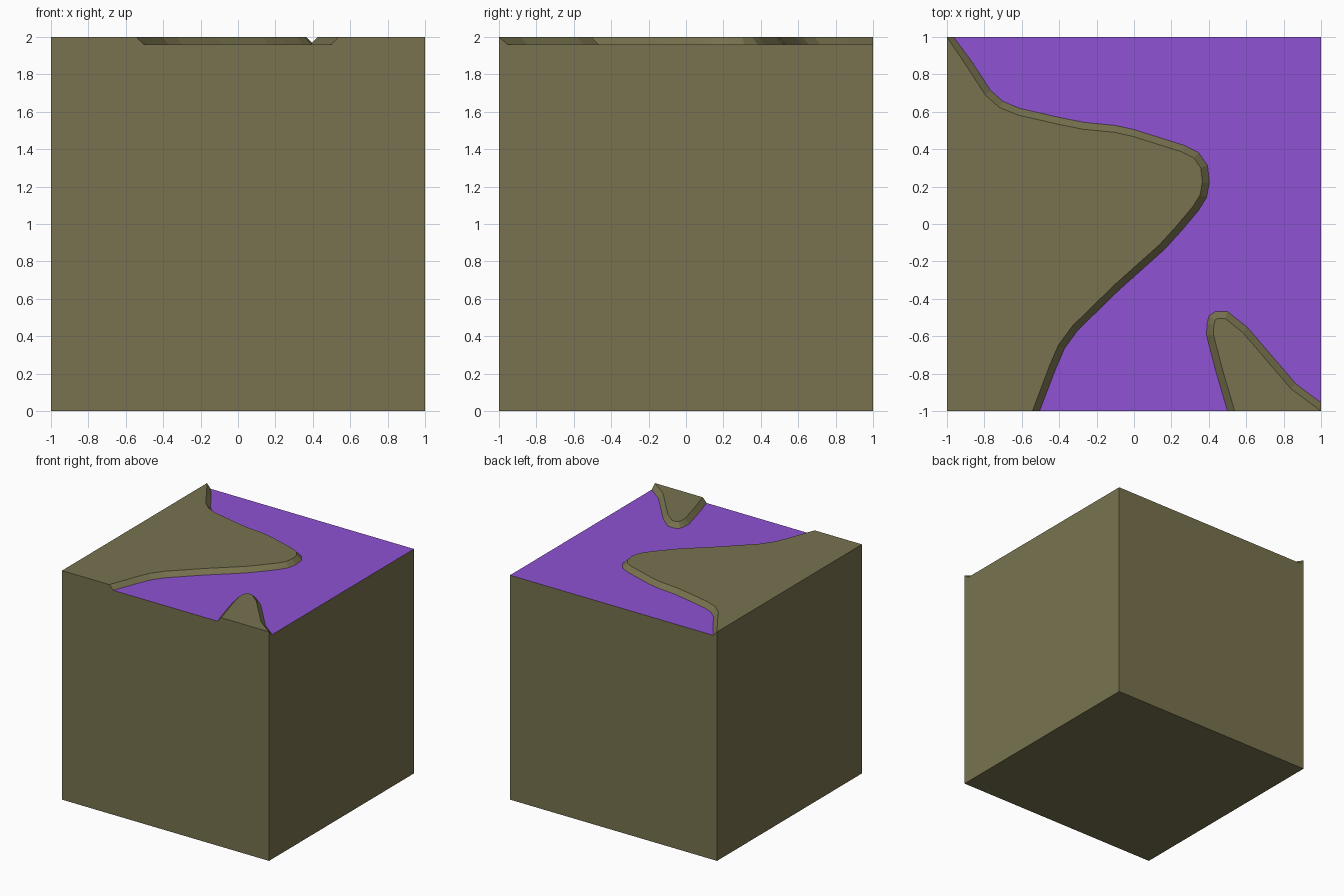
import bpy, bmesh
from mathutils import Vector

if "Cube" in bpy.data.objects:
    bpy.data.objects.remove(bpy.data.objects["Cube"])

WATER_Z, TOP_Z, BANK_W = 1.96, 2.0, 0.037


def material(name, rgb):
    m = bpy.data.materials.new(name)
    m.diffuse_color = (*rgb, 1)
    m.use_nodes = True
    m.node_tree.nodes["Principled BSDF"].inputs["Base Color"].default_value = m.diffuse_color
    return m


def build(name, polygons, mat):
    bm = bmesh.new()
    for poly in polygons:
        bm.faces.new([bm.verts.new(p) for p in poly])
    bmesh.ops.remove_doubles(bm, verts=bm.verts, dist=1e-5)
    me = bpy.data.meshes.new(name)
    bm.to_mesh(me)
    bm.free()
    me.materials.append(mat)
    ob = bpy.data.objects.new(name, me)
    bpy.context.collection.objects.link(ob)
    return ob


def inland(line, first, last):
    """Shift a shoreline to its right by the bank width, with fixed ends."""
    pts = [Vector(p) for p in line]
    out = [first]
    for a, b, c in zip(pts, pts[1:], pts[2:]):
        d1, d2 = (b - a).normalized(), (c - b).normalized()
        n1, n2 = Vector((d1.y, -d1.x)), Vector((d2.y, -d2.x))
        p = b + (n1 + n2) * BANK_W / (1 + n1.dot(n2))
        out.append((p.x, p.y))
    return out + [last]


def at(line, z):
    return [(x, y, z) for x, y in line]


# Shorelines at water level, land on the right of the direction of travel
west = [(-.965, 1), (-.864, .864), (-.767, .714), (-.70, .655), (-.61, .618),
        (-.40, .57), (-.265, .543), (-.10, .527), (0, .505), (.27, .42),
        (.345, .382), (.393, .313), (.403, .222), (.388, .142), (.345, .072),
        (.255, -.035), (.163, -.136), (-.083, -.356), (-.302, -.57),
        (-.372, -.666), (-.42, -.778), (-.505, -1)]
east = [(.50, -1), (.436, -.783), (.388, -.596), (.39, -.535), (.402, -.49),
        (.436, -.468), (.50, -.468), (.607, -.553), (.864, -.853), (1, -.955)]
west_top = inland(west, (-1, 1), (-.543, -1))
east_top = inland(east, (.538, -1), (1, -1))

faces = []
# Land tops
faces.append(at([(-1, -1)] + west_top[::-1], TOP_Z))
faces.append(at(east_top[::-1], TOP_Z))
# Sloped banks
for low, high in ((west, west_top), (east, east_top)):
    lo, hi = at(low, WATER_Z), at(high, TOP_Z)
    for i in range(len(lo) - 1):
        faces.append([lo[i], hi[i], hi[i + 1], lo[i + 1]][::-1])
# Block walls and base, notched where the water reaches the edge
faces.append([(-1, -1, 0), (1, -1, 0), (1, -1, 2), (.538, -1, 2),
              (.50, -1, WATER_Z), (-.505, -1, WATER_Z), (-.543, -1, 2), (-1, -1, 2)])
faces.append([(1, -1, 0), (1, 1, 0), (1, 1, WATER_Z), (1, -.955, WATER_Z), (1, -1, 2)])
faces.append([(1, 1, 0), (-1, 1, 0), (-1, 1, 2), (-.965, 1, WATER_Z), (1, 1, WATER_Z)])
faces.append([(-1, 1, 0), (-1, -1, 0), (-1, -1, 2), (-1, 1, 2)])
faces.append([(-1, 1, 0), (1, 1, 0), (1, -1, 0), (-1, -1, 0)])
build("ground_block", faces, material("olive ground", (0.188, 0.171, 0.078)))

# Water surface between the shorelines
build("water_surface", [at(west + east + [(1, 1)], WATER_Z)],
      material("purple water", (0.275, 0.084, 0.65)))
